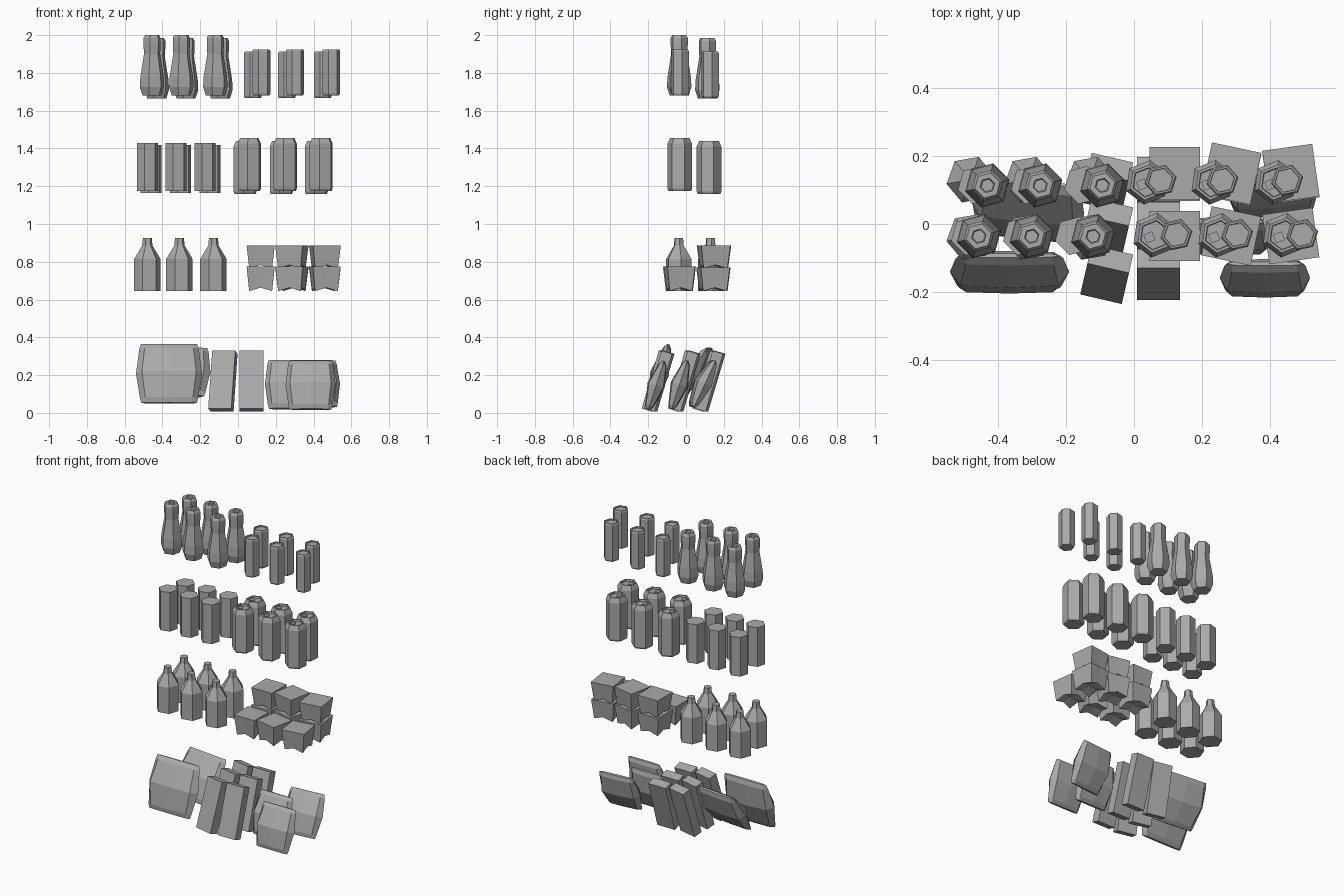
import bpy, bmesh, math
from math import radians, sin, cos, pi
from mathutils import Matrix

cube = bpy.data.objects.get("Cube")
if cube:
    bpy.data.objects.remove(cube)

grey = bpy.data.materials.new("plain grey")
grey.use_nodes = True
grey.diffuse_color = (0.4, 0.4, 0.4, 1)
bsdf = grey.node_tree.nodes["Principled BSDF"]
bsdf.inputs["Base Color"].default_value = (0.4, 0.4, 0.4, 1)
bsdf.inputs["Roughness"].default_value = 0.8


def finish(name, bm, loc, lean=0, turn=0):
    """Turn a bmesh into an object, leaned back and turned about z."""
    bmesh.ops.recalc_face_normals(bm, faces=bm.faces)
    me = bpy.data.meshes.new(name)
    bm.to_mesh(me)
    bm.free()
    me.materials.append(grey)
    ob = bpy.data.objects.new(name, me)
    ob.matrix_world = (Matrix.Translation(loc) @ Matrix.Rotation(radians(turn), 4, 'Z')
                       @ Matrix.Rotation(radians(-lean), 4, 'X'))
    bpy.context.collection.objects.link(ob)
    return ob


def loft(bm, rings):
    """Skin a list of point rings and close both ends."""
    loops = [[bm.verts.new(p) for p in ring] for ring in rings]
    n = len(loops[0])
    for a, b in zip(loops, loops[1:]):
        for i in range(n):
            j = (i + 1) % n
            bm.faces.new((a[i], a[j], b[j], b[i]))
    bm.faces.new(loops[0][::-1])
    bm.faces.new(loops[-1])


def hexagonal(name, profile, loc, turn=0, tab=0):
    """Six-sided turned shape from (radius, height) pairs, with an optional top tab."""
    bm = bmesh.new()
    loft(bm, [[(r * cos(i * pi / 3), r * sin(i * pi / 3), z) for i in range(6)]
              for r, z in profile])
    if tab:
        size = Matrix.Diagonal((tab, tab, 0.012, 1))
        bmesh.ops.create_cube(bm, matrix=Matrix.Translation((-tab * 0.6, 0, profile[-1][1])) @ size)
    finish(name, bm, loc, turn=turn)


def tub(name, loc, turn, depth, height):
    """Tapered square tub with arched bottom edges."""
    bm = bmesh.new()
    w, d = 0.074, depth / 2
    around = [(-1, -1), (0, -1), (1, -1), (1, 0), (1, 1), (0, 1), (-1, 1), (-1, 0)]
    top = [bm.verts.new((x * w, y * d, height)) for x, y in around]
    low = [bm.verts.new((x * w * 0.82, y * d * 0.82, 0 if x and y else 0.018))
           for x, y in around]
    middle = bm.verts.new((0, 0, 0.025))
    for i in range(8):
        j = (i + 1) % 8
        bm.faces.new((low[i], low[j], top[j], top[i]))
        bm.faces.new((low[j], low[i], middle))
    bm.faces.new(top)
    finish(name, bm, loc, turn=turn)


def bag(name, loc, width, height, thick, lean, turn=0):
    """Pillow bag: thin at top and bottom, bulging in the middle."""
    bm = bmesh.new()
    rings = []
    for z, w, d in ((-0.5, 0.84, 0.25), (-0.42, 0.88, 0.5), (0, 1, 1),
                    (0.42, 0.9, 0.45), (0.5, 0.85, 0.12)):
        x, y = w * width / 2, d * thick / 2
        rings.append([(px * x, py * y, z * height) for px, py in
                      ((-1, 0), (-0.82, -0.85), (0, -1), (0.82, -0.85),
                       (1, 0), (0.82, 0.85), (0, 1), (-0.82, 0.85))])
    loft(bm, rings)
    finish(name, bm, loc, lean, turn)


def box(name, loc, size, lean, turn):
    bm = bmesh.new()
    bmesh.ops.create_cube(bm, matrix=Matrix.Diagonal((*size, 1)))
    finish(name, bm, loc, lean, turn)


# profiles of the shelf goods
waisted_bottle = [(0.052, 0), (0.067, 0.045), (0.064, 0.1), (0.044, 0.22), (0.047, 0.27),
                  (0.047, 0.305), (0.038, 0.32), (0.022, 0.32), (0.019, 0.31)]
can = [(0.043, 0), (0.048, 0.01), (0.048, 0.237), (0.043, 0.245), (0.037, 0.245), (0.036, 0.237)]
jar = [(0.06, 0), (0.066, 0.012), (0.066, 0.25), (0.052, 0.28), (0.044, 0.28), (0.042, 0.268)]
carton = [(0.058, 0), (0.058, 0.255)]
necked_bottle = [(0.071, 0), (0.071, 0.17), (0.028, 0.24), (0.024, 0.28)]

# top and upper shelves, front row then back row
rows = [
    ("waisted_bottle", waisted_bottle, 15, 0,
     ((-0.455, -0.3, -0.12), -0.036, 1.68), ((-0.43, -0.275, -0.093), 0.113, 1.665)),
    ("can", can, 12, 0,
     ((0.124, 0.302, 0.493), -0.031, 1.68), ((0.078, 0.259, 0.449), 0.128, 1.667)),
    ("carton", carton, 15, 0,
     ((-0.48, -0.328, -0.175), -0.035, 1.175), ((-0.46, -0.304, -0.148), 0.115, 1.163)),
    ("jar", jar, 22, 0.027,
     ((0.06, 0.25, 0.44), -0.033, 1.175), ((0.038, 0.23, 0.415), 0.122, 1.16)),
    ("necked_bottle", necked_bottle, 10, 0,
     ((-0.48, -0.31, -0.13), -0.038, 0.645), ((-0.48, -0.31, -0.13), 0.13, 0.645)),
]
for name, profile, turn, tab, *lines in rows:
    for place, (xs, y, z) in zip(("front", "back"), lines):
        for k, x in enumerate(xs):
            hexagonal(f"{name}_{place}_{k + 1}", profile, (x, y, z), turn, tab)

# tubs: one in front, two stacked behind
for k, (x, turn) in enumerate(((0.12, 0), (0.285, -12), (0.46, 8))):
    tub(f"tub_front_{k + 1}", (x, -0.035, 0.645), turn, 0.147, 0.13)
    tub(f"tub_back_low_{k + 1}", (x, 0.145, 0.645), turn, 0.155, 0.125)
    tub(f"tub_back_high_{k + 1}", (x, 0.148, 0.765), turn, 0.155, 0.12)

# leaning boxes on the bottom shelf
for k, y in enumerate((-0.148, -0.01, 0.122)):
    box(f"box_right_{k + 1}", (-0.08, y, 0.168), (0.125, 0.058, 0.32), 17, -13)
    box(f"box_left_{k + 1}", (0.072, y, 0.168), (0.126, 0.058, 0.32), 17, 0)

# leaning bags on the bottom shelf
bag("large_bag_front", (-0.365, -0.14, 0.208), 0.35, 0.325, 0.1, 17)
bag("large_bag_back", (-0.31, 0.045, 0.215), 0.33, 0.3, 0.1, 32, -6)
bag("small_bag_front", (0.384, -0.158, 0.147), 0.265, 0.27, 0.095, 18)
bag("small_bag_middle", (0.275, -0.035, 0.15), 0.265, 0.27, 0.095, 18)
bag("small_bag_back", (0.408, 0.09, 0.155), 0.265, 0.27, 0.095, 25, 5)
